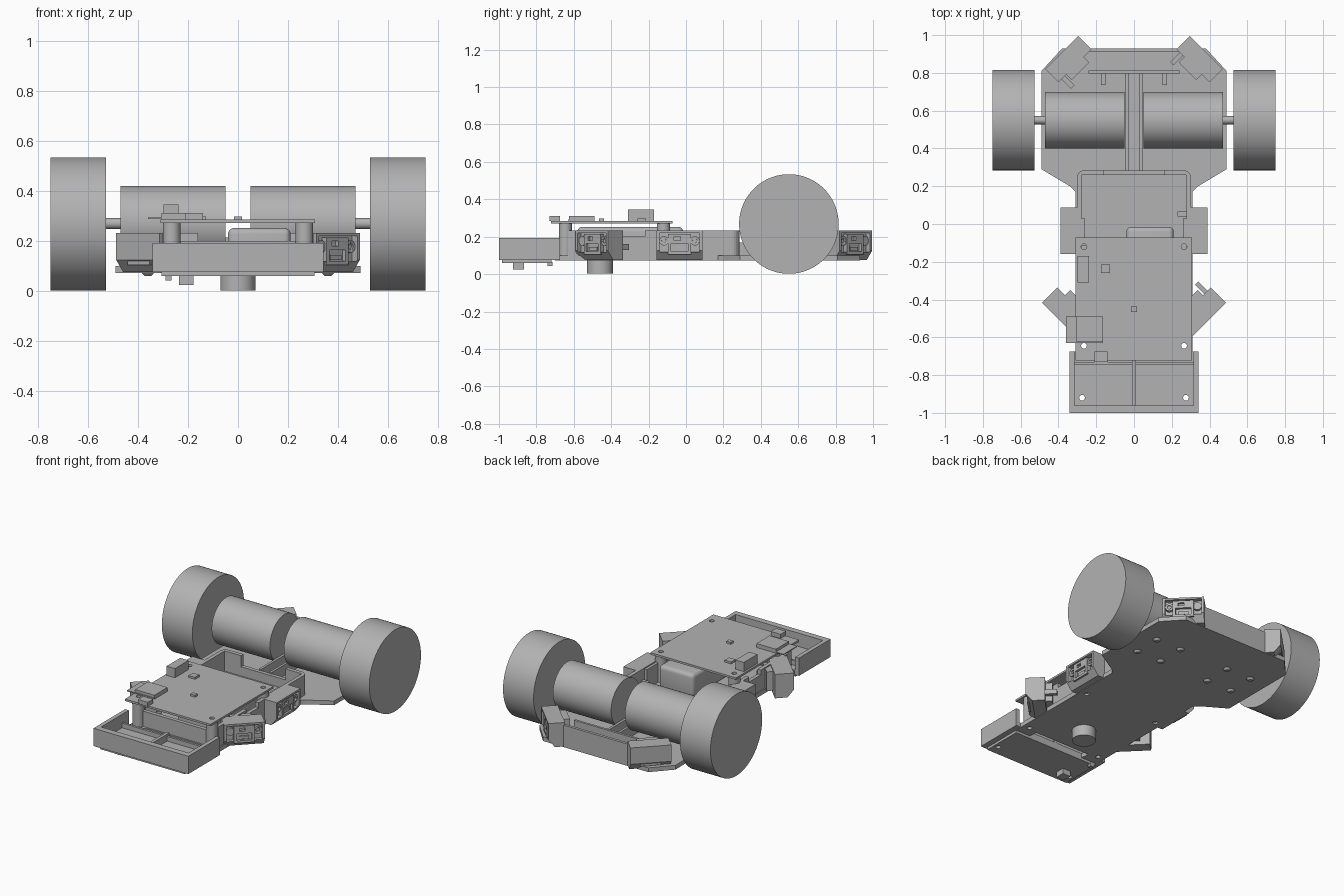
import bpy, bmesh, math
from mathutils import Matrix, Vector

cube = bpy.data.objects.get("Cube")
if cube:
    bpy.data.objects.remove(cube, do_unlink=True)

grey = bpy.data.materials.new("plain grey")
grey.use_nodes = True
grey.diffuse_color = (0.45, 0.45, 0.45, 1)
grey.node_tree.nodes["Principled BSDF"].inputs["Base Color"].default_value = grey.diffuse_color


def finish(name, bm, matrix=None, smooth=False):
    if matrix:
        bm.transform(matrix)
    bmesh.ops.recalc_face_normals(bm, faces=bm.faces)
    mesh = bpy.data.meshes.new(name)
    bm.to_mesh(mesh)
    bm.free()
    mesh.materials.append(grey)
    ob = bpy.data.objects.new(name, mesh)
    bpy.context.collection.objects.link(ob)
    if smooth:
        bpy.ops.object.select_all(action="DESELECT")
        ob.select_set(True)
        bpy.context.view_layer.objects.active = ob
        bpy.ops.object.shade_smooth_by_angle(angle=math.radians(35))
    return ob


def box(name, x, y, z, matrix=None, round_by=0):
    """Box from three (low, high) ranges."""
    bm = bmesh.new()
    bmesh.ops.create_cube(bm, size=1)
    for v in bm.verts:
        v.co = Vector([(r[0] + r[1]) / 2 + c * (r[1] - r[0]) for r, c in zip((x, y, z), v.co)])
    if round_by:
        bmesh.ops.bevel(bm, geom=bm.edges[:], offset=round_by, segments=5,
                        profile=0.5, affect="EDGES")
    return finish(name, bm, matrix, bool(round_by))


def cylinder(name, centre, radius, length, axis="Z", segments=64, matrix=None, top=None):
    bm = bmesh.new()
    bmesh.ops.create_cone(bm, cap_ends=True, segments=segments, radius1=radius,
                          radius2=radius if top is None else top, depth=length)
    turn = {"X": Matrix.Rotation(math.pi / 2, 4, "Y"),
            "Y": Matrix.Rotation(math.pi / 2, 4, "X"), "Z": Matrix()}[axis]
    place = Matrix.Translation(centre) @ turn
    return finish(name, bm, matrix @ place if matrix else place, True)


def prism(name, outline, low, high, to_point, matrix=None):
    """Extrude a 2D outline; to_point maps (u, v, height) to a position."""
    bm = bmesh.new()
    face = bm.faces.new([bm.verts.new(to_point(u, v, low)) for u, v in outline])
    new = bmesh.ops.extrude_face_region(bm, geom=[face])["geom"]
    shift = Vector(to_point(0, 0, high)) - Vector(to_point(0, 0, low))
    bmesh.ops.translate(bm, vec=shift, verts=[g for g in new if isinstance(g, bmesh.types.BMVert)])
    return finish(name, bm, matrix)


def cut(target, *cutters):
    for c in cutters:
        c.hide_render = True
        c.hide_viewport = True
        c.display_type = "WIRE"
        mod = target.modifiers.new("cut", "BOOLEAN")
        mod.operation = "DIFFERENCE"
        mod.solver = "EXACT"
        mod.object = c
    bpy.context.view_layer.update()
    mesh = bpy.data.meshes.new_from_object(target.evaluated_get(bpy.context.evaluated_depsgraph_get()))
    target.modifiers.clear()
    target.data = mesh
    for c in cutters:
        bpy.data.objects.remove(c, do_unlink=True)


flat = lambda u, v, h: (u, v, h)

# Chassis plate with wide motor deck and slot behind the tray
half = [(0.31, -0.7), (0.31, 0.17), (0.34, 0.2), (0.49, 0.29), (0.49, 0.81), (0.38, 0.93)]
plate = prism("chassis_plate", half + [(-x, y) for x, y in reversed(half)], 0.072, 0.1, flat)
cut(plate, box("slot_cutter", (-0.2, 0.2), (-0.71, -0.66), (0, 0.2)),
    cylinder("cable_hole_cutter", (-0.07, -0.03, 0.1), 0.035, 0.02))

# Front tray
tray = box("front_tray", (-0.342, 0.342), (-1, -0.675), (0.076, 0.192))
cut(tray, box("tray_cutter", (-0.315, 0.315), (-0.96, -0.6), (0.105, 0.3)),
    box("tray_slot_cutter", (-0.2, 0.2), (-0.72, -0.6), (0, 0.3)),
    *[cylinder("screw_hole_cutter", (s * 0.275, -0.92, 0.1), 0.015, 0.3) for s in (-1, 1)])
box("tray_rib", (-0.01, 0.01), (-0.96, -0.72), (0.1, 0.15))
box("tray_cross_rib", (-0.315, 0.315), (-0.745, -0.73), (0.1, 0.135))
line_board = box("line_sensor_board", (-0.305, 0.305), (-0.985, -0.72), (0.06, 0.077))
cut(line_board, *[cylinder("board_hole_cutter", (s * 0.275, -0.92, 0.07), 0.015, 0.1) for s in (-1, 1)])
box("line_connector", (-0.235, -0.178), (-0.925, -0.865), (0.025, 0.065))
box("line_chip", (-0.29, -0.265), (-0.74, -0.715), (0.043, 0.065))

# Body walls with notched rear
walls = box("body_walls", (-0.302, 0.302), (-0.63, 0.285), (0.085, 0.232))
corners = bmesh.new()
corners.from_mesh(walls.data)
bmesh.ops.bevel(corners, geom=[e for e in corners.edges
                if all(v.co.y > 0 for v in e.verts) and abs(e.verts[0].co.z - e.verts[1].co.z) > 0.1],
                offset=0.04, segments=5, profile=0.5, affect="EDGES")
corners.to_mesh(walls.data)
corners.free()
cut(walls, box("inside_cutter", (-0.278, 0.278), (-0.7, 0.26), (0.098, 0.3)),
    box("rear_notch_cutter", (-0.16, 0.16), (0.2, 0.3), (0.16, 0.3)),
    box("side_notch_cutter", (-0.4, 0.4), (-0.34, -0.22), (0.2, 0.3)))
box("front_wall", (-0.24, 0.24), (-0.65, -0.625), (0.09, 0.2))
box("battery", (-0.04, 0.21), (-0.58, -0.015), (0.1, 0.252), round_by=0.025)
cylinder("front_caster", (0, -0.46, 0.045), 0.07, 0.085)

# Main circuit board on four standoffs
board = box("main_board", (-0.31, 0.308), (-0.722, -0.072), (0.272, 0.285))
for s in (-1, 1):
    for y in (-0.645, -0.12):
        post = cylinder("standoff", (s * 0.265, y, 0.181), 0.035, 0.182)
        cut(post, cylinder("bore_cutter", (s * 0.265, y, 0.2), 0.015, 0.5, segments=24))
        for part in (board, plate):
            cut(part, cylinder("bolt_cutter", (s * 0.265, y, 0.2), 0.015, 0.5, segments=24))
box("tall_component", (-0.298, -0.238), (-0.31, -0.17), (0.284, 0.345))
box("side_module_board", (-0.36, -0.165), (-0.63, -0.49), (0.287, 0.293))
box("side_module", (-0.305, -0.165), (-0.625, -0.49), (0.285, 0.311))
box("front_connector", (-0.21, -0.14), (-0.73, -0.675), (0.284, 0.312))
box("small_chip", (-0.175, -0.128), (-0.26, -0.215), (0.284, 0.298))
box("button", (-0.016, 0.016), (-0.465, -0.438), (0.284, 0.298))

# Motors, axles, wheels and mounting bolts
for s, side in ((1, "left"), (-1, "right")):
    cylinder(side + "_motor", (s * 0.26, 0.55, 0.27), 0.15, 0.42, "X", 96)
    cylinder(side + "_axle", (s * 0.5, 0.55, 0.27), 0.022, 0.08, "X", 32)
    cylinder(side + "_wheel", (s * 0.638, 0.55, 0.268), 0.266, 0.22, "X", 128)
    for x in (0.18, 0.36):
        for y in (0.46, 0.64):
            cylinder(side + "_motor_bolt", (s * x, y, 0.067), 0.013, 0.014, segments=24, top=0.026)
    box(side + "_spine_rib", *[(min(s * 0.03, s * 0.046), max(s * 0.03, s * 0.046)), (0.28, 0.8), (0.09, 0.17)])
    box(side + "_rear_pin", (s * 0.163 - 0.012, s * 0.163 + 0.012), (0.735, 0.8), (0.13, 0.16))

# Rear bumper
box("rear_bumper", (-0.24, 0.24), (0.912, 0.93), (0.075, 0.215))
box("bumper_ledge", (-0.24, 0.24), (0.797, 0.812), (0.09, 0.2))


def distance_sensor(name, x, y, angle, depth):
    """Housing facing local +x, origin at the middle of its front face."""
    m = Matrix.Translation((x, y, 0)) @ Matrix.Rotation(math.radians(angle), 4, "Z")
    profile = [(0, 0.232), (-depth, 0.232), (-depth, 0.076), (-0.04, 0.076), (0, 0.125)]
    shell = prism(name + "_housing", profile, -0.123, 0.123, lambda u, v, h: (u, h, v), m)
    cut(shell, box("pocket_cutter", (-0.03, 0.1), (-0.108, 0.108), (0.118, 0.22), m))
    lens = box(name + "_body", (-0.05, -0.004), (-0.062, 0.062), (0.105, 0.214), m)
    cut(lens, box("window_cutter", (-0.02, 0.1), (-0.045, 0.045), (0.12, 0.165), m),
        box("socket_cutter", (-0.02, 0.1), (-0.03, 0.005), (0.18, 0.2), m))
    box(name + "_connector", (-0.04, -0.012), (-0.03, 0.03), (0.125, 0.145), m)
    for t in (-1, 1):
        ear = cylinder(name + "_ear", (-0.022, t * 0.083, 0.178), 0.025, 0.02, "X", 32, m)
        cut(ear, cylinder("ear_cutter", (-0.01, t * 0.083, 0.178), 0.012, 0.02, "X", 20, m))
    box(name + "_back", (-depth - 0.04, -depth + 0.01), (-0.065, 0.065), (0.1, 0.225), m)
    box(name + "_pin", (-depth - 0.07, -depth), (0.075, 0.1), (0.13, 0.16), m)


# Six distance sensors, three on each side
for s, side in ((1, "left"), (-1, "right")):
    for place, x, y, angle, depth in (("side", 0.39, -0.035, 0, 0.09),
                                      ("front", 0.4, -0.505, -45, 0.115),
                                      ("rear", 0.383, 0.908, 45, 0.1)):
        distance_sensor(side + "_" + place + "_sensor", s * x, y,
                        angle if s > 0 else 180 - angle, depth)
